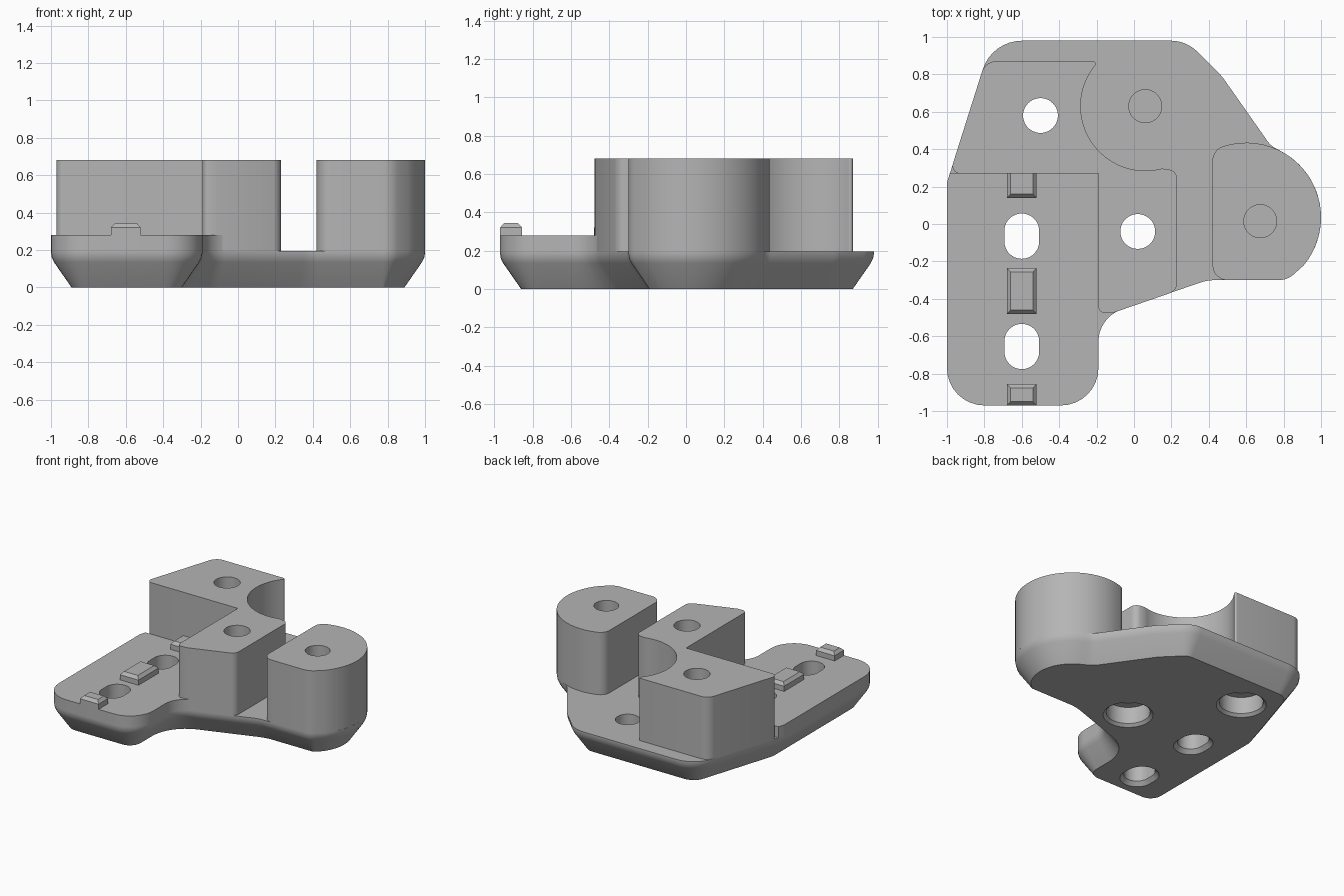
import bpy, bmesh, math
from mathutils import Vector

if "Cube" in bpy.data.objects:
    bpy.data.objects.remove(bpy.data.objects["Cube"])

grey = bpy.data.materials.new("plain grey")
grey.use_nodes = True
grey.diffuse_color = (0.46, 0.46, 0.46, 1)
grey.node_tree.nodes["Principled BSDF"].inputs["Base Color"].default_value = grey.diffuse_color

DECK, STRIP, TOP = 0.195, 0.28, 0.68


def rounded(corners, steps=8):
    """Outline from (x, y, radius) corners; a radius of 0 stays sharp."""
    out = []
    for i, (x, y, r) in enumerate(corners):
        p = Vector((x, y))
        if not r:
            out.append(p)
            continue
        a = Vector(corners[i - 1][:2]) - p
        b = Vector(corners[(i + 1) % len(corners)][:2]) - p
        half = a.angle(b) / 2
        t = min(r / math.tan(half), a.length * 0.95, b.length * 0.95)
        r = t * math.tan(half)
        a.normalize()
        b.normalize()
        centre = p + (a + b).normalized() * (r / math.sin(half))
        v0, v1 = p + a * t - centre, p + b * t - centre
        turn = math.atan2(v0.x * v1.y - v0.y * v1.x, v0.dot(v1))
        for k in range(steps + 1):
            s = turn * k / steps
            c, n = math.cos(s), math.sin(s)
            out.append(centre + Vector((v0.x * c - v0.y * n, v0.x * n + v0.y * c)))
    return out


def arc(cx, cy, r, start, end, steps=24):
    angles = [math.radians(start + (end - start) * k / steps) for k in range(steps + 1)]
    return [(cx + r * math.cos(a), cy + r * math.sin(a), 0) for a in angles]


def inset(points, d):
    """Move a counter-clockwise outline inwards by d."""
    out = []
    for i, p in enumerate(points):
        e0 = (p - points[i - 1]).normalized()
        e1 = (points[(i + 1) % len(points)] - p).normalized()
        n = Vector((-e0.y - e1.y, e0.x + e1.x)).normalized()
        out.append(p + n * (d / max(0.5, n.dot(Vector((-e0.y, e0.x))))))
    return out


def loft(bm, rings):
    """Closed solid through (outline, height) rings."""
    loops = [[bm.verts.new((p.x, p.y, z)) for p in pts] for pts, z in rings]
    for lo, hi in zip(loops, loops[1:]):
        for i in range(len(lo)):
            bm.faces.new((lo[i - 1], lo[i], hi[i], hi[i - 1]))
    bm.faces.new(loops[0][::-1])
    bm.faces.new(loops[-1])


def make(name, *solids):
    bm = bmesh.new()
    for rings in solids:
        loft(bm, rings)
    bmesh.ops.recalc_face_normals(bm, faces=bm.faces)
    mesh = bpy.data.meshes.new(name)
    bm.to_mesh(mesh)
    bm.free()
    mesh.materials.append(grey)
    ob = bpy.data.objects.new(name, mesh)
    bpy.context.collection.objects.link(ob)
    return ob


def slot(x, y, stretch, profile):
    """Round (or stretched) hole cutter with (radius, height) steps."""
    rings = []
    for r, z in profile:
        pts = arc(x, y + stretch, r, 0, 180) + arc(x, y - stretch, r, 180, 360)
        if not stretch:
            pts = arc(x, y, r, 0, 360, 48)[:-1]
        rings.append(([Vector(p[:2]) for p in pts], z))
    return rings


# Base plate with a chamfered, softly blended underside
outline = rounded(
    [(-1, -0.97, 0.2), (-0.19, -0.97, 0.2), (-0.19, -0.5, 0.18), (0.393, -0.3, 0.25), (0.82, -0.3, 0.12)]
    + arc(0.6, 0.035, 0.4, -40, 62)
    + [(0.73, 0.42, 0.12), (0.47, 0.79, 0.3), (0.28, 0.98, 0.2), (-0.76, 0.98, 0.22), (-1, 0.22, 0.2)])
edge = [(0.11, 0), (0.016, 0.135), (0.004, 0.16), (0, 0.185), (0, DECK)]
plate = make("base_plate", [(inset(outline, d), z) for d, z in edge])

# Raised strip on the right side
strip_outline = rounded([(-1, -0.97, 0.2), (-0.19, -0.97, 0.2), (-0.19, -0.5, 0.18), (-0.05, -0.452, 0),
                         (-0.05, -0.4, 0), (-0.19, -0.4, 0), (-0.19, 0.27, 0), (-0.985, 0.27, 0), (-1, 0.22, 0.05)])
strip = make("raised_strip", [(strip_outline, DECK), (strip_outline, STRIP)])

# Tall stepped block with a round scoop
block_outline = rounded(
    [(-0.985, 0.27, 0.04), (-0.19, 0.27, 0), (-0.19, -0.478, 0.035), (-0.11, -0.474, 0),
     (0.23, -0.357, 0.06), (0.23, 0.285, 0.05)]
    + arc(0.06, 0.63, 0.345, -75, -219, 32)
    + [(-0.19, 0.87, 0.025), (-0.795, 0.87, 0.08)])
block = make("tall_block", [(block_outline, DECK), (block_outline, TOP)])

# Rounded boss
boss_outline = rounded([(0.42, -0.3, 0.08), (0.82, -0.3, 0.12)] + arc(0.6, 0.035, 0.4, -40, 107)
                       + [(0.42, 0.4, 0.08)])
boss = make("rounded_boss", [(boss_outline, DECK), (boss_outline, TOP)])

# Locating keys with bevelled tops along the strip
for name, y0, y1 in (("front_key", -0.97, -0.855), ("middle_key", -0.48, -0.235), ("rear_key", 0.14, 0.3)):
    foot = rounded([(-0.68, y0, 0), (-0.52, y0, 0), (-0.52, y1, 0), (-0.68, y1, 0)])
    make(name, [(foot, STRIP), (foot, 0.32), (inset(foot, 0.021), 0.343)])

# Holes: counterbored bolts, countersunk slots and blind holes
bolt = [(0.187, -0.01), (0.155, 0.02), (0.155, 0.15), (0.093, 0.15), (0.093, 1)]
sunk = [(0.13, -0.01), (0.093, 0.03), (0.093, 1)]
cutter = make("hole_cutter",
              slot(-0.5, 0.58, 0, bolt), slot(0.02, -0.04, 0, bolt),
              slot(-0.6, -0.065, 0.028, sunk), slot(-0.6, -0.655, 0.028, sunk),
              slot(0.06, 0.63, 0, [(0.088, 0.06), (0.088, 1)]),
              slot(0.675, 0.015, 0, [(0.088, 0.3), (0.088, 1)]))
cutter.hide_render = True
for ob in (plate, strip, block, boss):
    mod = ob.modifiers.new("holes", "BOOLEAN")
    mod.operation = "DIFFERENCE"
    mod.solver = "EXACT"
    mod.object = cutter
    bpy.context.view_layer.objects.active = ob
    bpy.ops.object.modifier_apply(modifier=mod.name)
bpy.data.objects.remove(cutter)

# Smooth curved walls, crisp edges
bpy.ops.object.select_all(action="DESELECT")
for ob in (plate, strip, block, boss):
    ob.select_set(True)
bpy.context.view_layer.objects.active = plate
bpy.ops.object.shade_smooth_by_angle(angle=math.radians(30))
